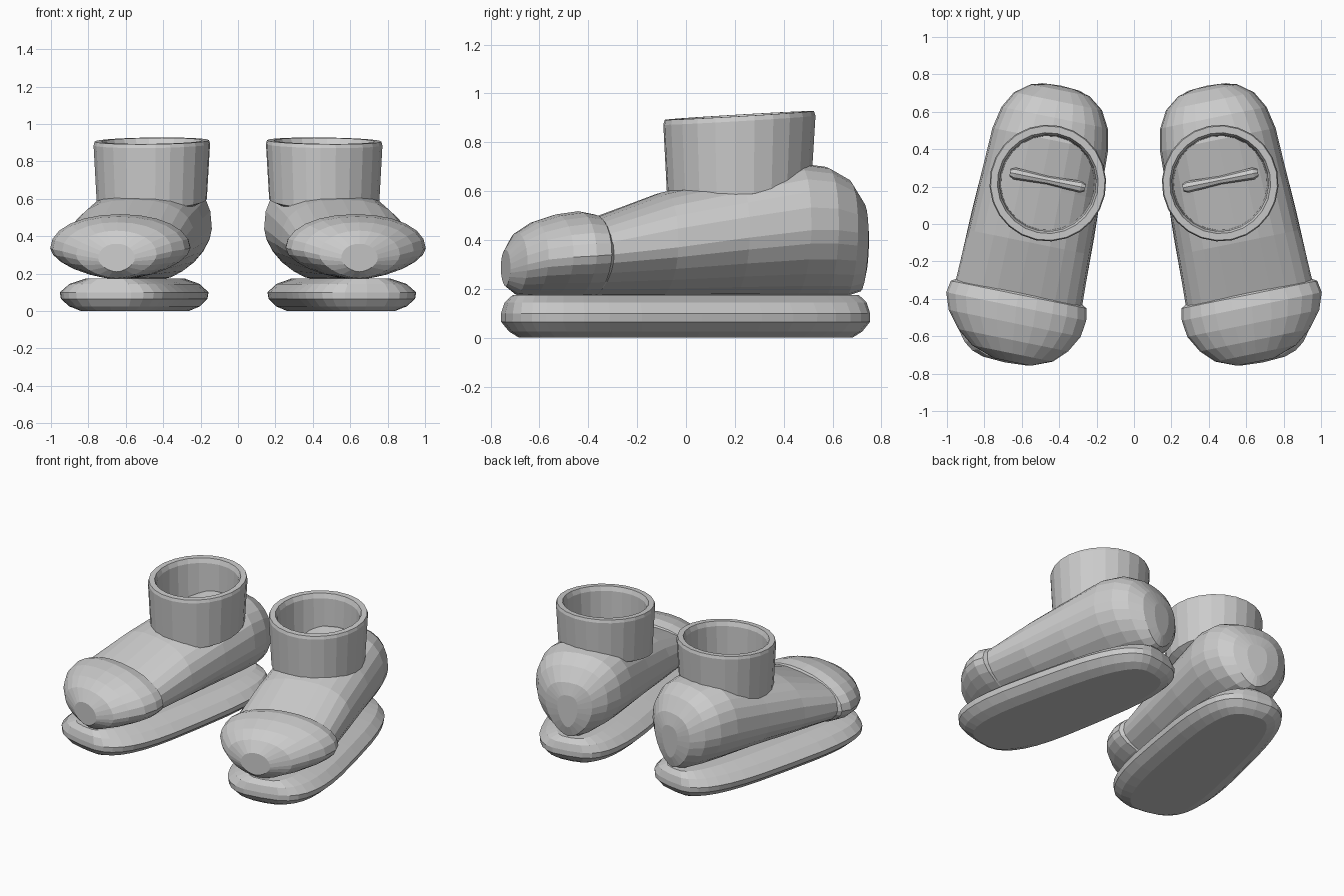
import bpy, bmesh
from math import sin, cos, pi, radians
from mathutils import Matrix

cube = bpy.data.objects.get("Cube")
if cube:
    bpy.data.objects.remove(cube)

grey = bpy.data.materials.new("plain grey")
grey.use_nodes = True
grey.diffuse_color = (0.6, 0.6, 0.6, 1)
grey.node_tree.nodes["Principled BSDF"].inputs["Base Color"].default_value = (0.6, 0.6, 0.6, 1)

# Each shoe is built along its own y axis, then turned toe-outwards
PLACE = Matrix.Translation((0.54, 0, 0)) @ Matrix.Rotation(radians(11.5), 4, 'Z')


def power(v, n):
    return (1 if v >= 0 else -1) * abs(v) ** (2 / n)


def loft(name, rings, closed=False):
    """Skin a list of rings; make a left copy and its mirrored right copy."""
    for side, sign in (("left", 1), ("right", -1)):
        bm = bmesh.new()
        loops = [[bm.verts.new(p) for p in ring] for ring in rings]
        pairs = list(zip(loops, loops[1:]))
        if closed:
            pairs.append((loops[-1], loops[0]))
        for a, b in pairs:
            for i in range(len(a)):
                j = (i + 1) % len(a)
                bm.faces.new((a[i], a[j], b[j], b[i]))
        if not closed:
            bm.faces.new(loops[0])
            bm.faces.new(loops[-1])
        bm.transform(Matrix.Diagonal((sign, 1, 1, 1)) @ PLACE)
        bmesh.ops.recalc_face_normals(bm, faces=bm.faces)
        mesh = bpy.data.meshes.new(name)
        bm.to_mesh(mesh)
        bm.free()
        mesh.materials.append(grey)
        obj = bpy.data.objects.new(side + "_" + name, mesh)
        bpy.context.collection.objects.link(obj)


def section(y, x, w, low, mid, top, n_top=2.3, n_low=1.7, sides=24):
    """Upright cross-section, full above and pinched below its widest line."""
    ring = []
    for i in range(sides):
        a = 2 * pi * i / sides
        n, h = (n_top, top - mid) if sin(a) >= 0 else (n_low, mid - low)
        ring.append((x + w * power(cos(a), n), y, mid + h * power(sin(a), n)))
    return ring


# Upper: y, x, half width, bottom, widest height, top
loft("shoe_upper", [section(*s, n_top=2.5) for s in (
    (-0.50, 0, 0.32, 0.18, 0.33, 0.46),
    (-0.38, 0, 0.345, 0.17, 0.34, 0.49),
    (-0.10, 0, 0.335, 0.17, 0.37, 0.595),
    (0.20, 0, 0.325, 0.17, 0.41, 0.66),
    (0.46, 0, 0.315, 0.17, 0.44, 0.715),
    (0.58, 0, 0.29, 0.17, 0.44, 0.70),
    (0.67, 0, 0.24, 0.17, 0.43, 0.65),
    (0.73, 0, 0.16, 0.19, 0.41, 0.56),
    (0.75, 0, 0.07, 0.26, 0.40, 0.48))])

# Toe cap with a rounded lip over the upper
loft("toe_cap", [section(*s, n_top=2.1) for s in (
    (-0.37, 0, 0.345, 0.18, 0.34, 0.485),
    (-0.385, 0, 0.37, 0.172, 0.34, 0.505),
    (-0.45, 0, 0.382, 0.17, 0.335, 0.518),
    (-0.54, -0.01, 0.36, 0.17, 0.33, 0.505),
    (-0.63, -0.02, 0.30, 0.17, 0.32, 0.475),
    (-0.70, -0.03, 0.22, 0.175, 0.30, 0.43),
    (-0.745, -0.04, 0.10, 0.21, 0.28, 0.36))])


# Sole: stacked outlines, thin at the rim and flat underneath
def outline(z, sx, sy, sides=36):
    ring = []
    for i in range(sides):
        a = 2 * pi * i / sides
        y = 0.755 * power(sin(a), 3.2)
        w = 0.335 - 0.035 * y
        ring.append((sx * w * power(cos(a), 3.2), sy * y, z))
    return ring


loft("sole", [outline(*s) for s in (
    (0, 0.66, 0.91), (0.025, 0.85, 0.96), (0.065, 0.98, 1), (0.10, 1, 1),
    (0.145, 0.84, 0.985), (0.175, 0.55, 0.95))])


# Ankle collar: an open tube with a sloping rim
def collar_ring(radius, z, slope, sides=24):
    angles = [2 * pi * i / sides for i in range(sides)]
    return [(-0.034 + radius * cos(a), 0.23 + radius * sin(a),
             z + slope * radius * sin(a)) for a in angles]


loft("ankle_collar", [collar_ring(*s) for s in (
    (0.295, 0.59, 0.15), (0.312, 0.89, 0.06), (0.306, 0.91, 0.06),
    (0.27, 0.91, 0.06), (0.258, 0.88, 0.06), (0.25, 0.57, 0.15))], closed=True)

# Small crossbar inside the collar
loft("inner_bar", [[(x, 0.245 + r * cos(pi * i / 4), 0.675 + r * sin(pi * i / 4))
                    for i in range(8)]
                   for x, r in ((-0.235, 0.02), (-0.21, 0.032), (-0.03, 0.022),
                                (0.15, 0.032), (0.175, 0.02))])
